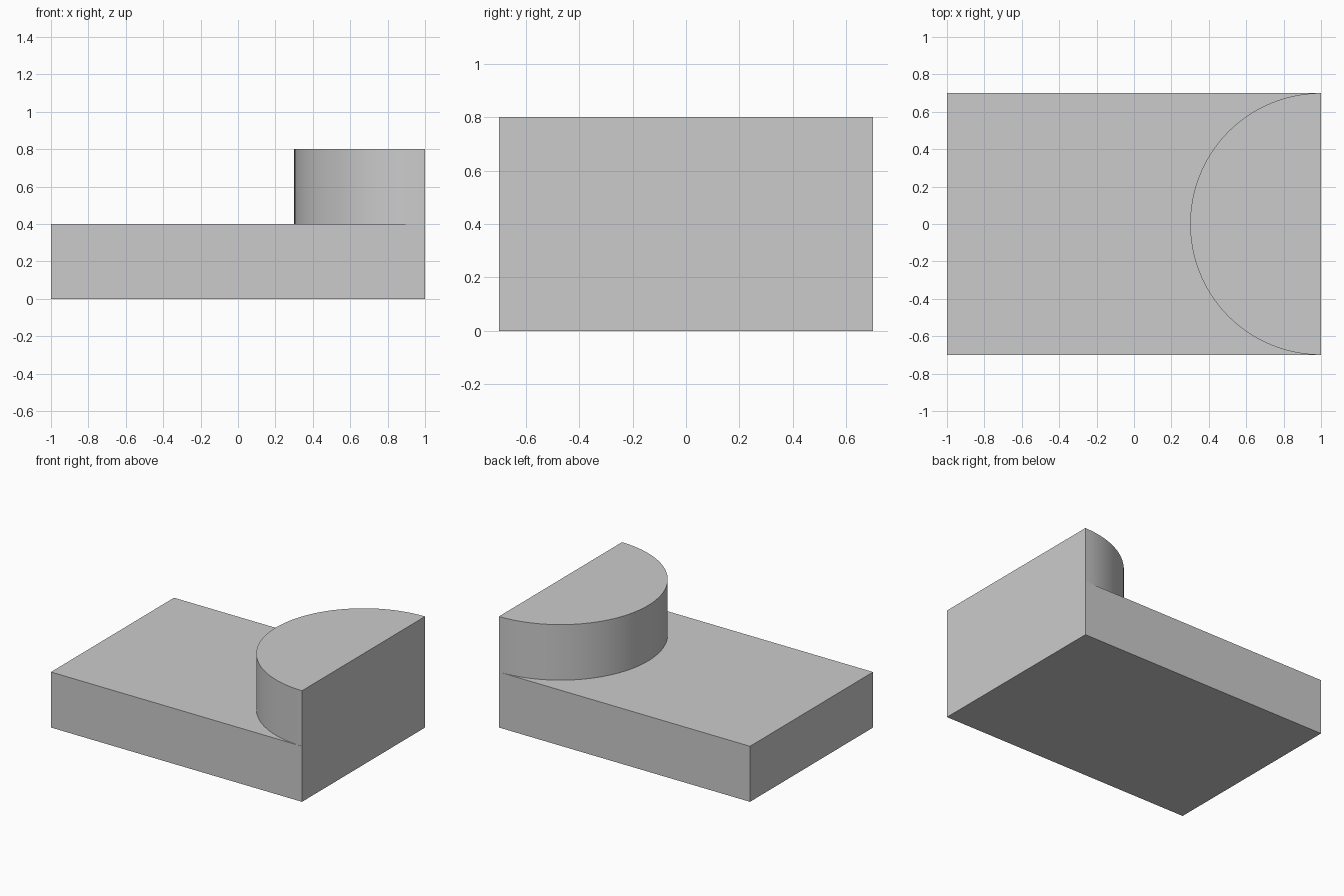
import bpy, bmesh, math

if "Cube" in bpy.data.objects:
    bpy.data.objects.remove(bpy.data.objects["Cube"])

LEFT, RIGHT, HALF_W = -1.0, 1.0, 0.7
BASE_H, TOP_H = 0.4, 0.8
SEGMENTS = 48

bm = bmesh.new()


def arc(z):
    """Half circle centred on the right edge, from back corner to front corner."""
    angles = [math.pi / 2 + math.pi * i / SEGMENTS for i in range(SEGMENTS + 1)]
    return [bm.verts.new((RIGHT + HALF_W * math.cos(a), HALF_W * math.sin(a), z))
            for a in angles]


# Half-round step: lower and upper outline
low, high = arc(BASE_H), arc(TOP_H)

# Base slab corners: left upper edge, then the four on the floor
back_left = bm.verts.new((LEFT, HALF_W, BASE_H))
front_left = bm.verts.new((LEFT, -HALF_W, BASE_H))
floor_bl, floor_fl, floor_fr, floor_br = [
    bm.verts.new((x, y, 0)) for x, y in
    ((LEFT, HALF_W), (LEFT, -HALF_W), (RIGHT, -HALF_W), (RIGHT, HALF_W))]

# Step top and curved wall
bm.faces.new(high)
for i in range(SEGMENTS):
    bm.faces.new((low[i], low[i + 1], high[i + 1], high[i]))

# Slab top around the step, underside and four sides
bm.faces.new([back_left, front_left] + low[::-1])
bm.faces.new((floor_bl, floor_br, floor_fr, floor_fl))
bm.faces.new((floor_bl, floor_fl, front_left, back_left))
bm.faces.new((floor_fl, floor_fr, low[-1], front_left))
bm.faces.new((floor_br, floor_bl, back_left, low[0]))
bm.faces.new((floor_fr, floor_br, low[0], high[0], high[-1], low[-1]))
bmesh.ops.recalc_face_normals(bm, faces=bm.faces[:])

mesh = bpy.data.meshes.new("slab_with_half_round_step")
bm.to_mesh(mesh)
bm.free()
obj = bpy.data.objects.new("slab_with_half_round_step", mesh)
bpy.context.collection.objects.link(obj)

# Smooth curved wall, crisp edges elsewhere
bpy.context.view_layer.objects.active = obj
obj.select_set(True)
bpy.ops.object.shade_smooth_by_angle(angle=math.radians(30))
